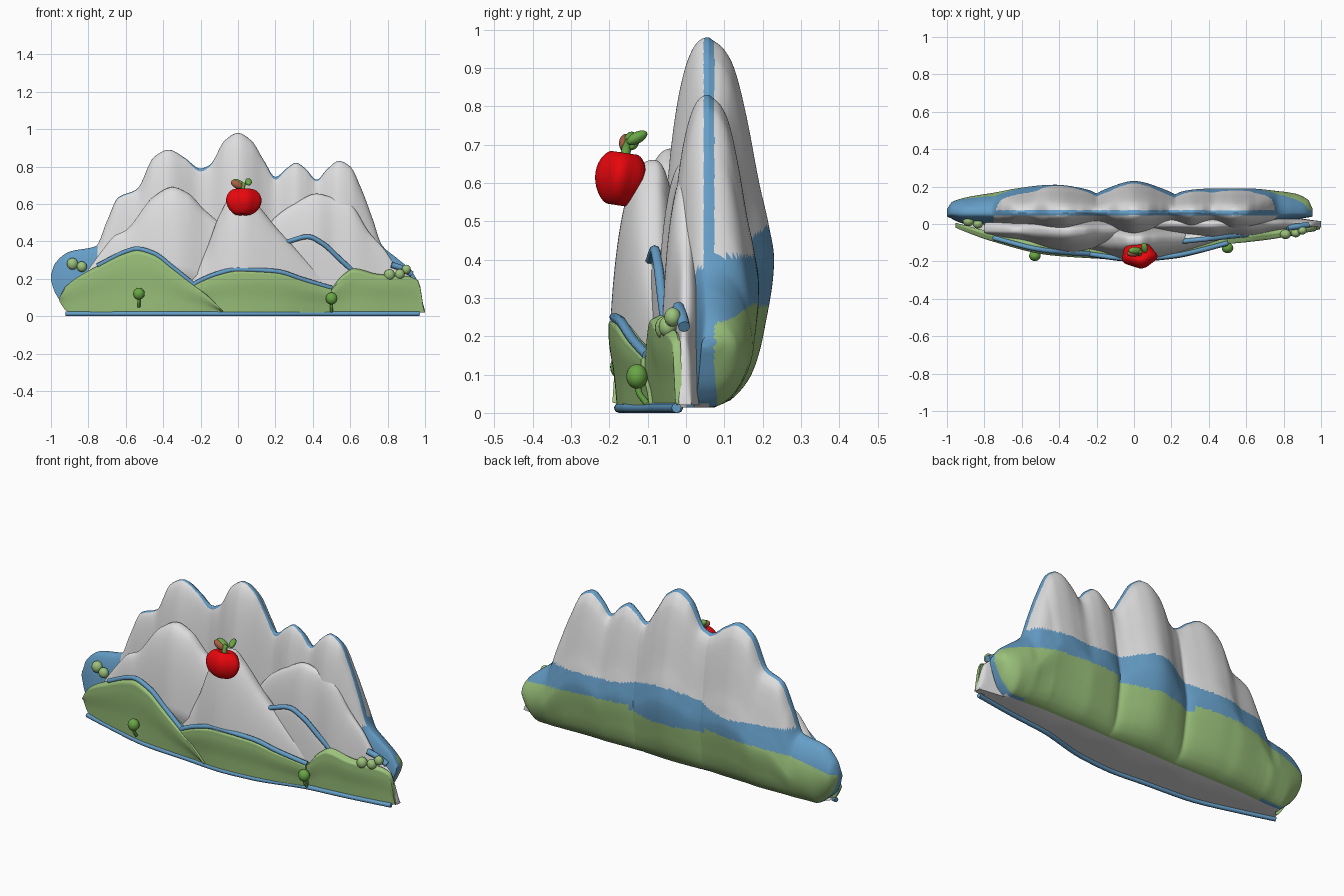
import bpy, bmesh, math
from mathutils import Vector

if "Cube" in bpy.data.objects:
    bpy.data.objects.remove(bpy.data.objects["Cube"])


def mat(name, rgb):
    m = bpy.data.materials.new(name)
    m.diffuse_color = (*rgb, 1)
    m.use_nodes = True
    m.node_tree.nodes["Principled BSDF"].inputs["Base Color"].default_value = m.diffuse_color
    return m


WHITE = mat("snow grey", (0.73, 0.73, 0.74))
BLUE = mat("slate blue", (0.13, 0.34, 0.57))
GREEN = mat("meadow green", (0.33, 0.54, 0.2))
TREE = mat("tree green", (0.14, 0.38, 0.06))
RED = mat("apple red", (0.8, 0.002, 0.004))
BROWN = mat("stem brown", (0.4, 0.12, 0.06))


def curve(pts):
    """Smooth interpolation through (x, value) pairs without overshoot."""
    d = [(b[1] - a[1]) / (b[0] - a[0]) for a, b in zip(pts, pts[1:])]
    m = [d[0]] + [2 * a * b / (a + b) if a * b > 0 else 0 for a, b in zip(d, d[1:])] + [d[-1]]

    def f(x):
        x = min(max(x, pts[0][0]), pts[-1][0])
        i = next(k for k in range(len(d)) if x <= pts[k + 1][0])
        w = pts[i + 1][0] - pts[i][0]
        t = (x - pts[i][0]) / w
        return ((2*t**3 - 3*t*t + 1) * pts[i][1] + (t**3 - 2*t*t + t) * w * m[i]
                + (3*t*t - 2*t**3) * pts[i + 1][1] + (t**3 - t*t) * w * m[i + 1])
    return f


def finish(bm, name, mats, rule=None, angle=50):
    bmesh.ops.recalc_face_normals(bm, faces=bm.faces)
    for f in bm.faces:
        f.smooth = True
        if rule:
            f.material_index = rule(f.calc_center_median(), f.normal)
    me = bpy.data.meshes.new(name)
    bm.to_mesh(me)
    bm.free()
    for m in mats:
        me.materials.append(m)
    me.set_sharp_from_angle(angle=math.radians(angle))
    ob = bpy.data.objects.new(name, me)
    bpy.context.collection.objects.link(ob)
    return ob


def dome(u):
    return max(0, 1 - u * u) ** 0.4


def footed(u):
    """Dome that draws in near the ground, to sit behind the green hills."""
    return dome(u) * min(1, 0.35 + u * 1.9)


def slab(name, top, seam, front, back, mats, rule=None, bottom=lambda x: 0.02,
         fprof=footed, bprof=dome, lobed=lambda x: 0, nx=130, nz=36):
    """Relief layer: silhouette 'top' bulging before and behind a seam; 'lobed' rounds the rear ends."""
    h, x0, x1 = curve(top), top[0][0], top[-1][0]
    bm = bmesh.new()
    rings = []
    us = [math.sin(i / nz * math.pi / 2) for i in range(nz + 1)]
    fs, bs = [fprof(u) for u in us], [bprof(u) for u in us]
    es = [max(0, math.sin(math.pi * u)) ** 0.5 for u in us]
    for i in range(nx + 1):
        x = x0 + (x1 - x0) * i / nx
        lo = bottom(x)
        hi = max(h(x), lo + 0.005)
        s, df, db, w = seam(x), front(x), back(x), lobed(x)
        loop = [(x, s - df * f, lo + u * (hi - lo)) for u, f in zip(us, fs)]
        loop += [(x, s + db * (b + (e - b) * w), lo + u * (hi - lo))
                 for u, b, e in list(zip(us, bs, es))[-2::-1]]
        rings.append([bm.verts.new(p) for p in loop])
    n = len(rings[0])
    for a, b in zip(rings, rings[1:]):
        for j in range(n):
            k = (j + 1) % n
            bm.faces.new((a[j], a[k], b[k], b[j]))
    bm.faces.new(rings[0])
    bm.faces.new(rings[-1])
    return finish(bm, name, mats, rule)


def tube(name, pts, r, m):
    """Smooth round tube through points."""
    bm = bmesh.new()
    ts = [curve([(i, p[k]) for i, p in enumerate(pts)]) for k in range(3)]
    n = (len(pts) - 1) * 6
    path = [Vector([t(i * (len(pts) - 1) / n) for t in ts]) for i in range(n + 1)]
    rings = []
    for i, p in enumerate(path):
        q = (path[min(i + 1, n)] - path[max(i - 1, 0)]).to_track_quat('Z', 'Y')
        rings.append([bm.verts.new(p + q @ Vector((r * math.cos(a * math.pi / 4), r * math.sin(a * math.pi / 4), 0)))
                      for a in range(8)])
    for a, b in zip(rings, rings[1:]):
        for j in range(8):
            bm.faces.new((a[j], a[(j + 1) % 8], b[(j + 1) % 8], b[j]))
    bm.faces.new(rings[0])
    bm.faces.new(rings[-1])
    return finish(bm, name, [m])


def ball(name, loc, size, m, rot=(0, 0, 0)):
    bm = bmesh.new()
    bmesh.ops.create_uvsphere(bm, u_segments=20, v_segments=12, radius=1)
    ob = finish(bm, name, [m])
    ob.location, ob.scale, ob.rotation_euler = loc, size, rot


# Back range: tall peaks with a blue seam and painted bands on the rear
back_top = [(-1, .22), (-.98, .28), (-.9, .345), (-.76, .375), (-.7, .51), (-.64, .635), (-.54, .68),
            (-.45, .85), (-.37, .89), (-.29, .85), (-.2, .79), (-.15, .81), (-.07, .94), (0, .98),
            (.07, .94), (.14, .83), (.2, .745), (.26, .79), (.31, .82), (.36, .79), (.42, .73), (.48, .79),
            (.54, .83), (.6, .8), (.66, .68), (.72, .52), (.77, .38), (.85, .31), (.92, .25), (.955, .2)]
SEAM = 0.06


def back_rule(c, n):
    if abs(c.y - SEAM) < 0.014:
        return 1
    if c.y > SEAM:
        if c.z < 0.31 - 0.1 * c.x ** 4 - (.03 if abs(c.x) < .24 else 0):
            return 2
        return 1 if c.z < 0.41 + 0.08 * math.exp(-(c.x / 0.2) ** 2) else 0
    if n.z < -0.8:
        return 0
    return 1 if abs(c.x) > 0.75 and c.z < 0.38 else 0


rear = curve([(-1, .02), (-.97, .06), (-.8, .1), (-.42, .15), (-.2, .127), (0, .17), (.22, .122),
              (.42, .13), (.6, .13), (.85, .105), (.93, .07), (.955, .02)])
slab("back_mountains", back_top, lambda x: SEAM,
     curve([(-1, .02), (-.9, .06), (-.6, .07), (-.38, .11), (-.2, .05), (0, .13), (.2, .05), (.31, .09),
            (.42, .06), (.54, .11), (.75, .06), (.955, .02)]),
     lambda x: rear(x) - .025 * math.exp(-abs(x + .2) / .035) - .025 * math.exp(-abs(x - .22) / .035),
     [WHITE, BLUE, GREEN], back_rule,
     bottom=curve([(-1, .19), (-.98, .13), (-.94, .07), (-.86, .014), (.84, .014), (.9, .06), (.955, .17)]),
     fprof=dome,
     bprof=curve([(0, .08), (.03, .4), (.1, .68), (.2, .84), (.4, 1), (.5, .91), (.6, .78), (.8, .56),
                  (.92, .38), (.97, .22), (1, 0)]),
     lobed=lambda x: min(1, max(0, (abs(x) - .65) / .15)), nx=260, nz=110)

# Middle range, left and right
slab("left_mountain", [(-.8, .25), (-.72, .36), (-.66, .43), (-.6, .46), (-.45, .64), (-.35, .69),
                       (-.27, .66), (-.18, .57), (-.1, .5), (0, .4)],
     lambda x: -0.035,
     curve([(-.8, .03), (-.62, .06), (-.33, .12), (-.15, .08), (0, .06)]), lambda x: 0.07, [WHITE])
slab("right_mountain", [(.1, .4), (.2, .53), (.3, .6), (.42, .655), (.5, .635), (.6, .6), (.7, .45),
                        (.78, .36), (.86, .25), (.95, .19), (1, .03)],
     curve([(.1, 0), (.7, 0), (1, -.01)]),
     curve([(.1, .05), (.25, .06), (.42, .08), (.52, .06), (.6, .065), (.8, .03), (1, .01)]),
     curve([(.1, .06), (.7, .05), (1, .025)]), [WHITE])
tube("right_mountain_rim", [(.82, -.02, .275), (.88, -.012, .255), (.93, -.005, .225)], .016, BLUE)

# Central foothill and the small ridge to its right
slab("central_hill", [(-.34, .15), (-.24, .25), (-.17, .36), (-.1, .54), (-.03, .65), (.03, .66), (.1, .6),
                      (.2, .48), (.3, .37), (.4, .26), (.5, .15)],
     curve([(-.34, -.085), (.15, -.085), (.5, -.065)]),
     curve([(-.34, .04), (-.18, .07), (0, .118), (.2, .085), (.5, .015)]), lambda x: 0.08, [WHITE])
ridge = [(.24, .39), (.37, .425), (.45, .39), (.55, .30), (.66, .2)]
gy = curve([(.24, -.085), (.37, -.072), (.66, -.04)])
slab("small_ridge", ridge, gy, lambda x: 0.02, lambda x: 0.07, [WHITE], nx=40)
tube("small_ridge_rim", [(x, gy(x) - .01, z) for x, z in ridge], .013, BLUE)

# Green foreground hills; the face leans outwards towards the top
lean = curve([(0, .2), (.3, .4), (.8, .9), (.93, .9), (1, 0)])
flat = lambda u: 1 if u < .97 else .3
left = [(-.955, .1), (-.92, .16), (-.75, .27), (-.6, .345), (-.54, .36), (-.45, .335), (-.35, .26),
        (-.25, .18), (-.18, .13), (-.08, .03)]
ly = curve([(-.955, -.005), (-.75, -.07), (-.45, -.14), (-.08, -.165)])
mid = [(-.27, .15), (-.2, .19), (-.1, .23), (0, .25), (.2, .24), (.35, .195), (.5, .15)]
my = curve([(-.27, -.145), (0, -.175), (.2, -.16), (.5, -.09)])
right = [(.38, .03), (.5, .15), (.56, .22), (.62, .255), (.75, .225), (.9, .215), (.965, .19), (.995, .03)]
ry = curve([(.38, -.09), (.5, -.08), (.7, -.06), (.995, -.018)])
green_rule = lambda c, n: 1 if n.z < -.8 else 0
left_low = curve([(-.955, .08), (-.92, .03), (-.88, .02), (-.08, .02)])
for name, top, y, low in (("left_green_hill", left, ly, left_low),
                          ("middle_green_hill", mid, my, lambda x: .02),
                          ("right_green_hill", right, ry, lambda x: .02)):
    slab(name, top, y, lambda x: .03 - .02 * abs(x) ** 8,
         curve([(-.95, .012), (-.6, .03), (.6, .03), (.95, .008)]), [GREEN, WHITE], green_rule,
         bottom=low, fprof=lean, bprof=flat, nx=60, nz=24)

# Blue rims along hill tops and the front lower edge
tube("left_hill_rim", [(x, ly(x) - .004, z) for x, z in left[2:9]], .013, BLUE)
tube("middle_hill_rim", [(x, my(x) - .012, z) for x, z in mid], .013, BLUE)
edge = [(-.92, -.02), (-.75, -.07), (-.45, -.143), (-.2, -.16), (0, -.175), (.2, -.16), (.5, -.088),
        (.7, -.065), (.97, -.025)]
tube("base_rim", [(x, y, .013) for x, y in edge], .013, BLUE)

# Flat grey underside
bm = bmesh.new()
bm.faces.new([bm.verts.new((x, y, .016)) for x, y in edge + [(.84, .06), (-.86, .06)]])
bmesh.ops.solidify(bm, geom=bm.faces[:], thickness=.006)
finish(bm, "underside", [WHITE])

# Lollipop trees
for i, (x, y, z) in enumerate(((-.53, -.17, .12), (.5, -.128, .095))):
    ball(f"tree_crown_{i}", (x, y, z), (.031, .028, .032), TREE)
    tube(f"tree_trunk_{i}", [(x, y, z), (x, y + .005, z - .04), (x, y + .025, z - .07)], .008, TREE)

# Round bushes at both ends
for i, (x, y, z, r) in enumerate(((-.885, .015, .28, .03), (-.835, 0, .265, .027), (.81, -.055, .222, .029),
                                  (.865, -.048, .225, .026), (.9, -.035, .25, .024))):
    ball(f"bush_{i}", (x, y, z), (r, r * .9, r * 1.05), GREEN)

# Apple: sphere with a dimple on top, lobed underside
bm = bmesh.new()
bmesh.ops.create_uvsphere(bm, u_segments=32, v_segments=24, radius=1)
for v in bm.verts:
    x, y, z = v.co
    rad, a = math.hypot(x, y), math.atan2(y, x)
    side = (1 + .06 * math.cos(5 * a + .6) * rad) * (1 + .08 * z)
    z -= .35 * math.exp(-(rad / .35) ** 2) * (1 if z > 0 else -.6)
    v.co = (x * side * .093, y * side * .065, z * .082)
apple = finish(bm, "apple", [RED])
apple.location = (.028, -.17, .612)
apple.rotation_euler = (-.15, 0, 0)

# Stem and leaves
tube("apple_stem", [(.03, -.163, .65), (.025, -.155, .69), (.03, -.145, .71)], .013, TREE)
ball("leaf_left", (.005, -.142, .71), (.038, .02, .018), TREE, (0, .5, 0))
ball("leaf_left_underside", (-.006, -.157, .704), (.035, .018, .02), BROWN, (0, .5, 0))
ball("leaf_right", (.056, -.128, .718), (.018, .03, .015), TREE, (.5, -.3, 0))
